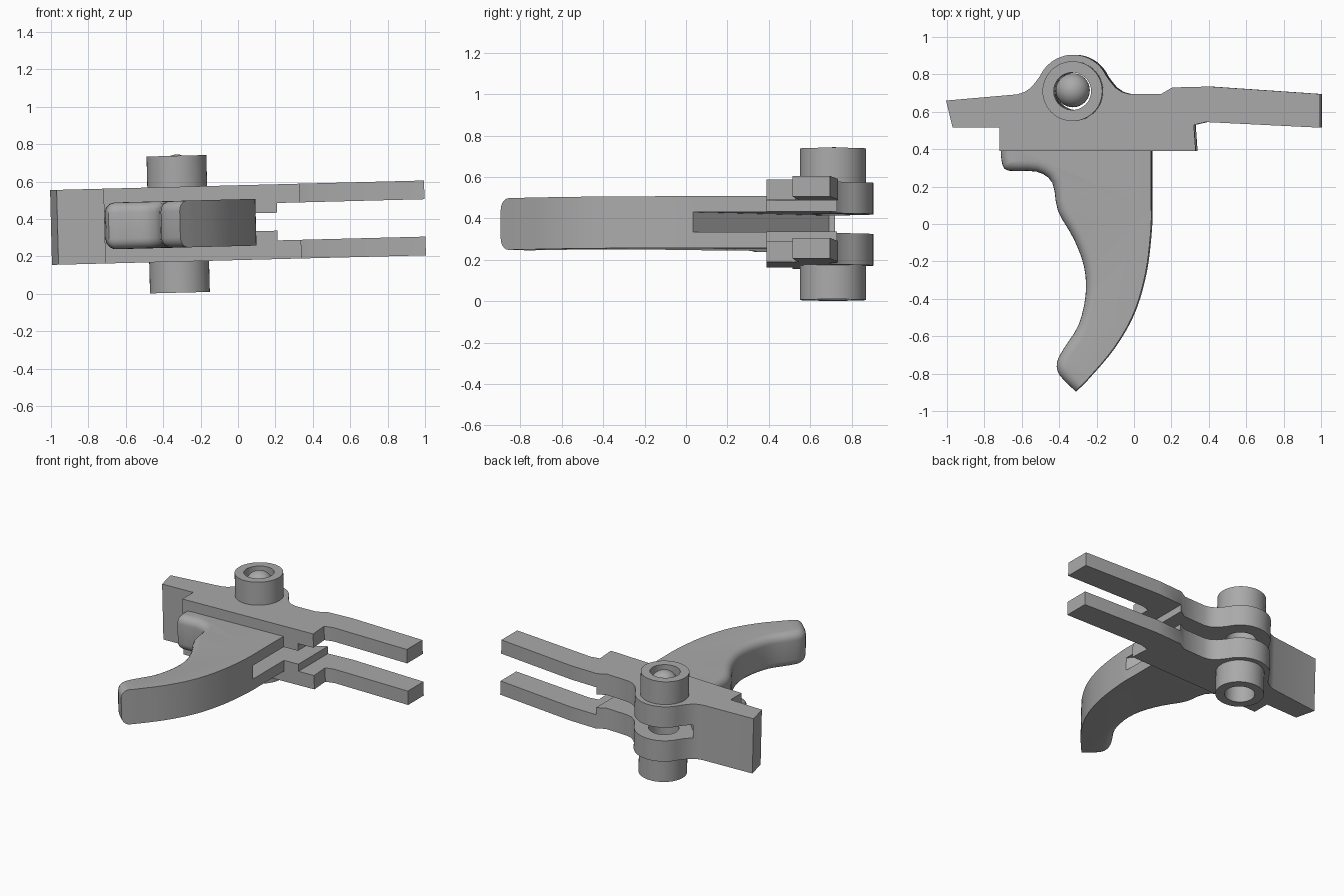
import bpy, bmesh, math
from mathutils import Matrix

cube = bpy.data.objects.get("Cube")
if cube:
    bpy.data.objects.remove(cube, do_unlink=True)

grey = bpy.data.materials.new("steel_grey")
grey.use_nodes = True
COLOUR = (0.40, 0.40, 0.40, 1)
grey.diffuse_color = COLOUR
grey.node_tree.nodes["Principled BSDF"].inputs["Base Color"].default_value = COLOUR

PIVOT = (-0.32, 0.71)
TILT = Matrix.Translation((0, 0, 0.38)) @ Matrix.Rotation(-0.0256, 4, 'Y')


def circle(radius, count=48, start=0, end=360):
    closed = end - start == 360
    steps = count if closed else count - 1
    angles = [math.radians(start + (end - start) * i / steps) for i in range(count)]
    return [(PIVOT[0] + radius * math.cos(a), PIVOT[1] + radius * math.sin(a)) for a in angles]


def smooth_path(points, steps=4):
    """Catmull-Rom curve through the points."""
    pts = [points[0]] + points + [points[-1]]
    out = []
    for a, b, c, d in zip(pts, pts[1:], pts[2:], pts[3:]):
        for i in range(steps):
            t = i / steps
            out.append(tuple(0.5 * (2 * q + (r - p) * t + (2 * p - 5 * q + 4 * r - s) * t * t
                             + (3 * q - p - 3 * r + s) * t ** 3)
                             for p, q, r, s in zip(a, b, c, d)))
    return out + [points[-1]]


def prism(name, outline, half, round_count=0):
    """Extrude an outline to z = +-half; round the rims of its first edges."""
    bm = bmesh.new()
    low = [bm.verts.new((x, y, -half)) for x, y in outline]
    high = [bm.verts.new((x, y, half)) for x, y in outline]
    bm.faces.new(low[::-1])
    bm.faces.new(high)
    n = len(outline)
    for i in range(n):
        j = (i + 1) % n
        bm.faces.new((low[i], low[j], high[j], high[i]))
    bmesh.ops.recalc_face_normals(bm, faces=bm.faces[:])
    if round_count:
        rims = [bm.edges.get((ring[i], ring[i + 1]))
                for ring in (low, high) for i in range(round_count)]
        bmesh.ops.bevel(bm, geom=rims, offset=0.055, segments=5, profile=0.5,
                        affect='EDGES', clamp_overlap=False)
    mesh = bpy.data.meshes.new(name)
    bm.to_mesh(mesh)
    bm.free()
    mesh.materials.append(grey)
    obj = bpy.data.objects.new(name, mesh)
    bpy.context.collection.objects.link(obj)
    return obj


def combine(obj, other, operation):
    bpy.context.view_layer.objects.active = obj
    mod = obj.modifiers.new("combine", 'BOOLEAN')
    mod.object, mod.operation, mod.solver = other, operation, 'EXACT'
    bpy.ops.object.modifier_apply(modifier=mod.name)


# Carrier body with fork arms and a round pivot lobe
body_outline = [
    (-0.965, 0.515), (-0.715, 0.515), (-0.715, 0.39), (0.335, 0.39), (0.325, 0.53),
    (0.39, 0.545), (1.0, 0.515), (1.0, 0.695), (0.41, 0.735), (0.21, 0.73), (0.15, 0.695),
    (-0.02, 0.695), (-0.06, 0.706), (-0.095, 0.73), (-0.12, 0.76)]
body_outline += circle(0.195, 24, 25, 155)
body_outline += [(-0.52, 0.76), (-0.545, 0.73), (-0.58, 0.706), (-0.62, 0.693), (-1.0, 0.66)]
body = prism("carrier_body", body_outline, 0.2)

# Curved finger blade, rounded along its hollow front edge
front = smooth_path([(-0.71, 0.42), (-0.705, 0.33), (-0.67, 0.285), (-0.52, 0.28),
                     (-0.435, 0.22), (-0.405, 0.07), (-0.32, -0.08), (-0.265, -0.23),
                     (-0.257, -0.38), (-0.295, -0.54), (-0.37, -0.66), (-0.41, -0.74),
                     (-0.395, -0.81), (-0.31, -0.895)], 3)
back = smooth_path([(-0.25, -0.835), (-0.11, -0.67), (0.0, -0.48), (0.065, -0.26),
                    (0.093, -0.03), (0.095, 0.1)], 5)
blade = prism("finger_blade", front + back + [(0.095, 0.42)], 0.125, len(front) - 1)

# Pivot tube, merged into the body
tube = prism("pivot_tube", circle(0.16), 0.366)
combine(body, tube, 'UNION')

# Cutters: sloping centre slot, wider fork gap, pivot bore
slot = prism("slot_cutter", [(0.13, 0.0), (-0.56, 0.69), (-0.56, 1.1), (1.2, 1.1), (1.2, 0.0)], 0.048)
gap = prism("fork_cutter", [(0.21, 0.1), (1.2, 0.1), (1.2, 1.1), (0.21, 1.1)], 0.1)
bore = prism("bore_cutter", circle(0.1), 0.6)
for cutter in (slot, gap, bore):
    combine(body, cutter, 'DIFFERENCE')
combine(blade, slot, 'DIFFERENCE')
for helper in (tube, slot, gap, bore):
    bpy.data.objects.remove(helper, do_unlink=True)

# Ball seated in the upper end of the bore
bpy.ops.mesh.primitive_uv_sphere_add(segments=32, ring_count=16, radius=0.091,
                                     location=(PIVOT[0], PIVOT[1] + 0.005, 0.282))
ball = bpy.context.object
ball.name = "pivot_ball"
ball.data.materials.append(grey)

# Slight lean of the whole part, then shading
bpy.context.view_layer.update()
for obj in (body, blade, ball):
    obj.matrix_world = TILT @ obj.matrix_world
    bpy.ops.object.select_all(action='DESELECT')
    obj.select_set(True)
    bpy.context.view_layer.objects.active = obj
    bpy.ops.object.shade_smooth_by_angle(angle=math.radians(32))
